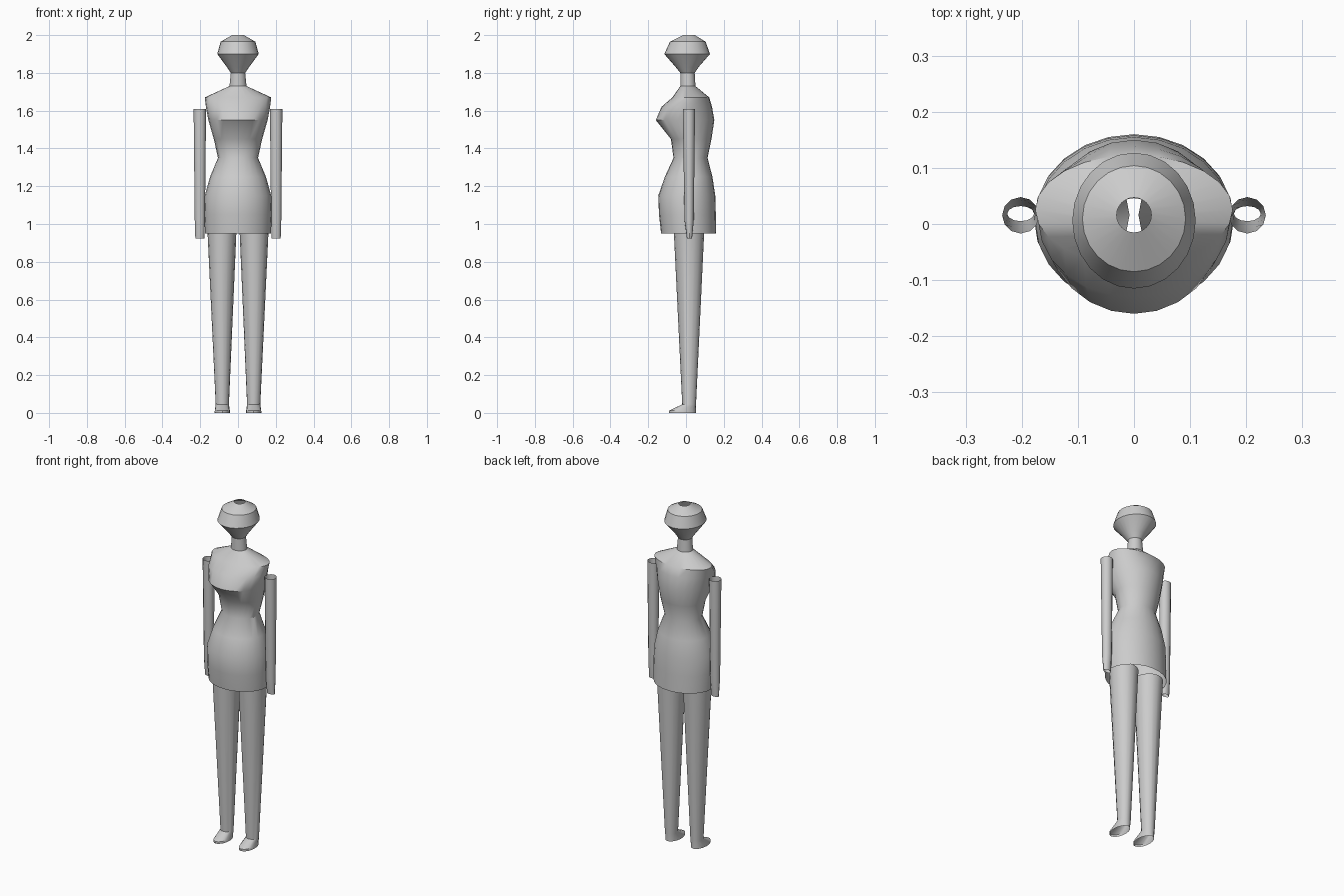
import bpy, bmesh, math

if "Cube" in bpy.data.objects:
    bpy.data.objects.remove(bpy.data.objects["Cube"])


def loft(name, rings, sides, mirror=False):
    """Open tube through ellipses (z, centre x, half width, front y, back y)."""
    bm = bmesh.new()
    loops = []
    for z, cx, rx, y0, y1 in rings:
        cy, ry = (y0 + y1) / 2, (y1 - y0) / 2
        loops.append([bm.verts.new((cx + rx * math.cos(2 * math.pi * i / sides),
                                    cy + ry * math.sin(2 * math.pi * i / sides), z))
                      for i in range(sides)])
    for a, b in zip(loops, loops[1:]):
        for i in range(sides):
            j = (i + 1) % sides
            bm.faces.new((a[i], a[j], b[j], b[i]))
    bmesh.ops.recalc_face_normals(bm, faces=bm.faces)
    mesh = bpy.data.meshes.new(name)
    bm.to_mesh(mesh)
    bm.free()
    obj = bpy.data.objects.new(name, mesh)
    bpy.context.collection.objects.link(obj)
    bpy.ops.object.select_all(action='DESELECT')
    obj.select_set(True)
    bpy.context.view_layer.objects.active = obj
    bpy.ops.object.shade_smooth_by_angle(angle=math.radians(35))
    if mirror:
        obj.modifiers.new("mirror", 'MIRROR').use_mirror_merge = False
    return obj


# Head and neck, open at the crown
loft("head_and_neck", [
    (1.73, 0, .045, -.03, .05),
    (1.80, 0, .038, -.03, .046),
    (1.83, 0, .058, -.054, .066),
    (1.90, 0, .11, -.115, .127),
    (1.965, 0, .092, -.085, .104),
    (2.00, 0, .031, -.015, .047),
], 24)

# Torso with shoulders, bust, waist and skirt hem, open below
loft("torso", [
    (.95, 0, .175, -.132, .16),
    (1.05, 0, .178, -.143, .158),
    (1.15, 0, .176, -.147, .155),
    (1.25, 0, .148, -.112, .14),
    (1.35, 0, .106, -.066, .114),
    (1.45, 0, .128, -.08, .135),
    (1.55, 0, .157, -.16, .15),
    (1.62, 0, .17, -.13, .138),
    (1.67, 0, .176, -.072, .123),
    (1.73, 0, .045, -.03, .05),
], 24)

# Legs tapering to the ankles, with pointed feet
loft("legs", [
    (0, .083, .041, -.09, .053),
    (.012, .083, .04, -.09, .053),
    (.045, .083, .035, -.02, .053),
    (.97, .085, .077, -.065, .097),
], 16, mirror=True)

# Arms, hollow tubes flattened at the wrists
loft("arms", [
    (.922, .202, .024, .005, .032),
    (1.02, .202, .027, -.008, .041),
    (1.61, .202, .033, -.017, .048),
], 12, mirror=True)
